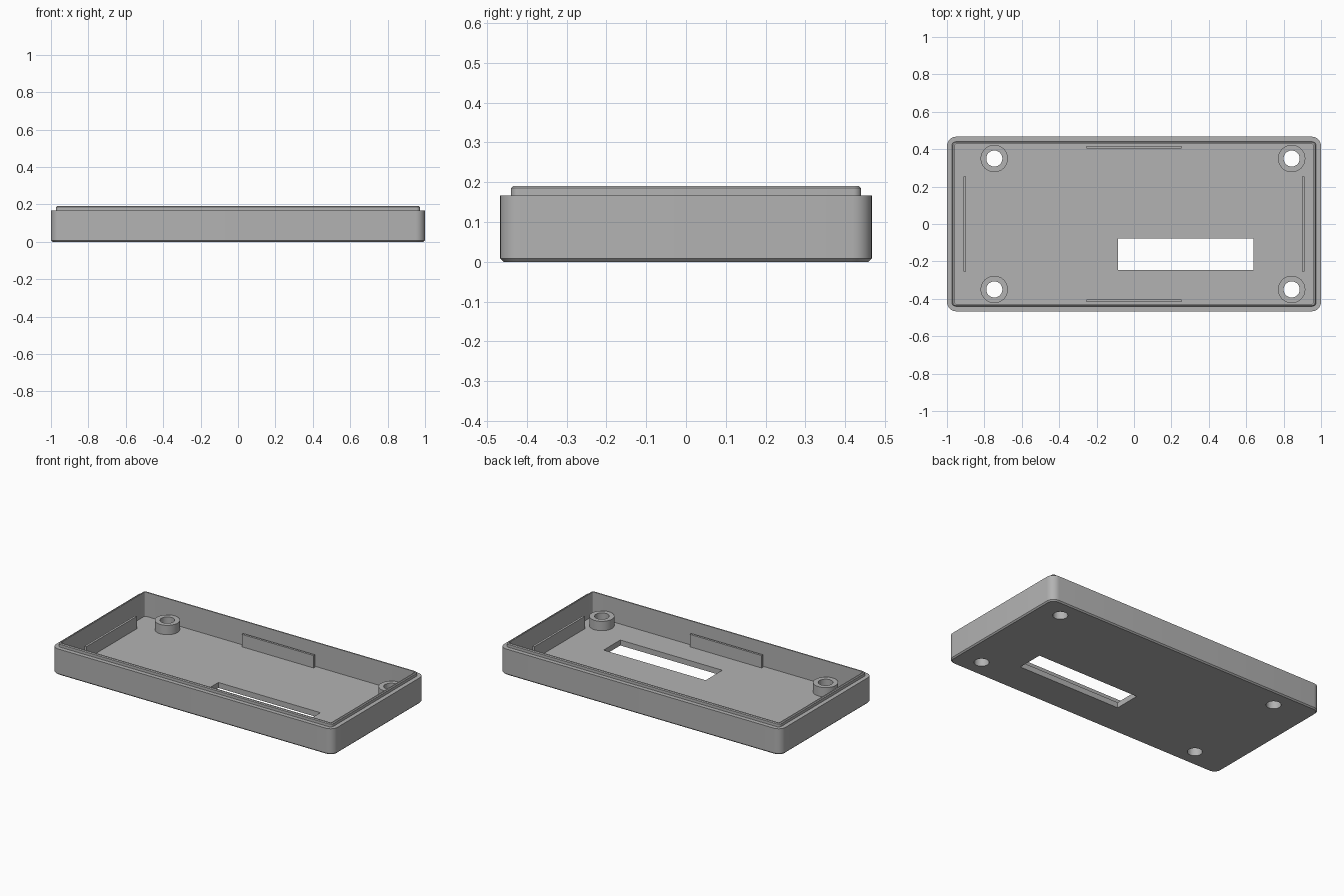
import bpy, bmesh, math

if "Cube" in bpy.data.objects:
    bpy.data.objects.remove(bpy.data.objects["Cube"])

grey = bpy.data.materials.new("plain grey")
grey.diffuse_color = (0.45, 0.45, 0.45, 1)
grey.use_nodes = True
grey.node_tree.nodes["Principled BSDF"].inputs["Base Color"].default_value = grey.diffuse_color

HX, HY = 1.0, 0.467      # half size of the case
FLOOR = 0.035            # floor thickness


def finish(name, bm, smooth=True):
    bmesh.ops.recalc_face_normals(bm, faces=bm.faces)
    me = bpy.data.meshes.new(name)
    bm.to_mesh(me)
    bm.free()
    me.materials.append(grey)
    ob = bpy.data.objects.new(name, me)
    bpy.context.collection.objects.link(ob)
    return ob


def ring(bm, inset, radius, z, seg=8):
    """Rounded rectangle loop, inset from the case outline."""
    verts = []
    for k, (sx, sy) in enumerate([(1, 1), (-1, 1), (-1, -1), (1, -1)]):
        cx, cy = sx * (HX - inset - radius), sy * (HY - inset - radius)
        for i in range(seg + 1):
            a = math.pi / 2 * (k + i / seg)
            verts.append(bm.verts.new((cx + radius * math.cos(a), cy + radius * math.sin(a), z)))
    return verts


def box(name, x0, x1, y0, y1, z0, z1):
    bm = bmesh.new()
    bmesh.ops.create_cube(bm, size=1)
    for v in bm.verts:
        v.co = (x1 if v.co.x > 0 else x0, y1 if v.co.y > 0 else y0, z1 if v.co.z > 0 else z0)
    return finish(name, bm)


def cylinder(name, x, y, r, z0, z1):
    bm = bmesh.new()
    bmesh.ops.create_cone(bm, cap_ends=True, segments=48, radius1=r, radius2=r, depth=z1 - z0)
    bmesh.ops.translate(bm, verts=bm.verts, vec=(x, y, (z0 + z1) / 2))
    return finish(name, bm)


def cut(target, cutter):
    mod = target.modifiers.new("cut", "BOOLEAN")
    mod.operation, mod.solver, mod.object = "DIFFERENCE", "EXACT", cutter
    cutter.hide_render = True
    cutter.hide_set(True)


def smooth(ob):
    bpy.ops.object.select_all(action="DESELECT")
    ob.select_set(True)
    bpy.context.view_layer.objects.active = ob
    bpy.ops.object.shade_smooth_by_angle(angle=math.radians(30))


# Case shell: chamfered base, outer wall, stepped lip, inner wall, floor
bm = bmesh.new()
steps = [(0.008, 0.042, 0), (0, 0.05, 0.008), (0, 0.05, 0.167), (0.027, 0.02, 0.167),
         (0.027, 0.02, 0.185), (0.032, 0.016, 0.19), (0.040, 0.010, 0.19), (0.040, 0.010, FLOOR)]
loops = [ring(bm, *s) for s in steps]
n = len(loops[0])
for a, b in zip(loops, loops[1:]):
    for i in range(n):
        j = (i + 1) % n
        bm.faces.new((a[i], a[j], b[j], b[i]))
bm.faces.new(loops[0][::-1])
bm.faces.new(loops[-1])
case = finish("case_shell", bm)
smooth(case)

# Display window through the floor
cut(case, box("window_cutter", -0.085, 0.64, -0.247, -0.078, -0.1, 0.1))

# Screw bosses with through holes
for x in (-0.747, 0.843):
    for y in (-0.35, 0.35):
        boss = cylinder("screw_boss", x, y, 0.073, FLOOR - 0.01, 0.095)
        smooth(boss)
        hole = cylinder("hole_cutter", x, y, 0.043, -0.1, 0.2)
        cut(boss, hole)
        cut(case, hole)

# Upright ribs standing on the floor, one beside each wall
for s in (-1, 1):
    ya, yb = sorted((s * 0.403, s * 0.417))
    box("long_side_rib", -0.255, 0.255, ya, yb, FLOOR - 0.005, 0.115)
    xa, xb = sorted((s * 0.898, s * 0.912))
    box("short_side_rib", xa, xb, -0.255, 0.255, FLOOR - 0.005, 0.115)
